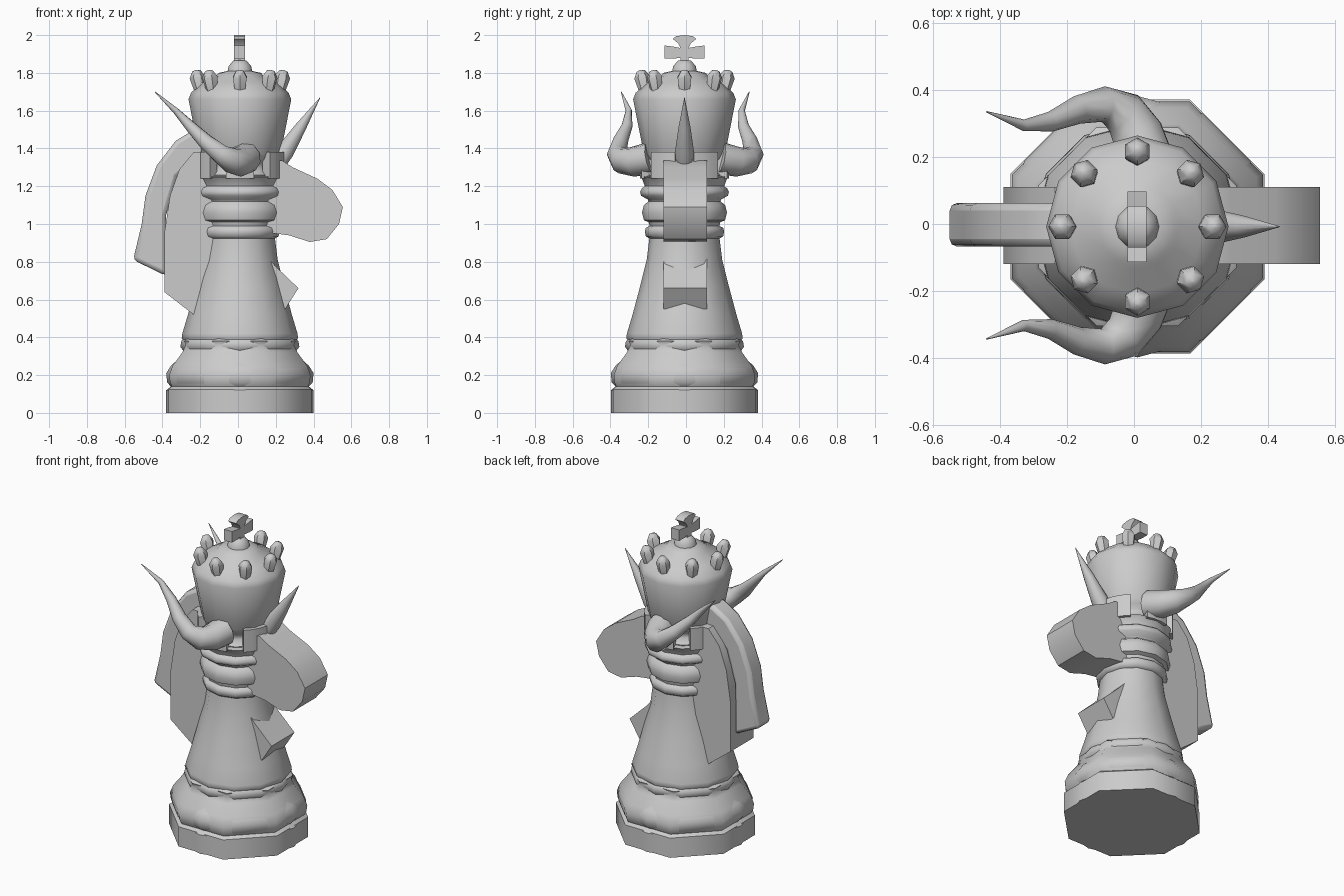
import bpy, bmesh, math
from mathutils import Vector, Matrix

if "Cube" in bpy.data.objects:
    bpy.data.objects.remove(bpy.data.objects["Cube"])

CX, CY = 0.01, -0.008   # axis of the turned parts


def finish(name, bm, angle=50):
    bmesh.ops.remove_doubles(bm, verts=bm.verts, dist=1e-5)
    bmesh.ops.recalc_face_normals(bm, faces=bm.faces)
    me = bpy.data.meshes.new(name)
    bm.to_mesh(me)
    bm.free()
    ob = bpy.data.objects.new(name, me)
    bpy.context.collection.objects.link(ob)
    bpy.ops.object.select_all(action='DESELECT')
    ob.select_set(True)
    bpy.context.view_layer.objects.active = ob
    if angle:
        bpy.ops.object.shade_smooth_by_angle(angle=math.radians(angle))
    return ob


def skin(bm, rings):
    """Join equal-sized rings of points and cap both ends."""
    vs = [[bm.verts.new(p) for p in r] for r in rings]
    n = len(vs[0])
    for a, b in zip(vs, vs[1:]):
        for i in range(n):
            j = (i + 1) % n
            bm.faces.new((a[i], a[j], b[j], b[i]))
    bm.faces.new(vs[0])
    bm.faces.new(vs[-1])


def lathe(name, prof, sides, rot=0.0, mat=None, angle=50):
    bm = bmesh.new()
    rings = []
    for r, z in prof:
        r = max(r, 0.001)
        rings.append([(r * math.cos(rot + math.tau * i / sides),
                       r * math.sin(rot + math.tau * i / sides), z) for i in range(sides)])
    skin(bm, rings)
    bm.transform(mat or Matrix.Translation((CX, CY, 0)))
    return finish(name, bm, angle)


def tube(name, path, sides=10):
    """Tapered tube through (x, y, z, radius) points."""
    bm = bmesh.new()
    pts = [Vector(p[:3]) for p in path]
    rings = []
    for k, p in enumerate(pts):
        d = (pts[min(k + 1, len(pts) - 1)] - pts[max(k - 1, 0)]).normalized()
        u = d.cross(Vector((0.3, 0, 1))).normalized()
        v = d.cross(u)
        r = path[k][3]
        rings.append([p + r * (u * math.cos(math.tau * i / sides) + v * math.sin(math.tau * i / sides))
                      for i in range(sides)])
    skin(bm, rings)
    return finish(name, bm, 60)


def slab(name, pts, y0, y1, bevel=0.0, plane='xz', c=0.0):
    """Outline extruded through a thickness along y (or along x for plane yz)."""
    bm = bmesh.new()
    if plane == 'xz':
        skin(bm, [[(a, y, b) for a, b in pts] for y in (y0, y1)])
    else:
        skin(bm, [[(x, c + a, b) for a, b in pts] for x in (y0, y1)])
    ob = finish(name, bm, 35)
    if bevel:
        m = ob.modifiers.new('soft_edges', 'BEVEL')
        m.width, m.segments, m.limit_method, m.angle_limit = bevel, 2, 'ANGLE', math.radians(50)
    return ob


# Foot: an octagonal and a rounder moulding run through each other
foot = [(.41, 0), (.41, .125), (.39, .14), (.40, .16), (.405, .20), (.385, .25),
        (.33, .32), (.31, .36), (.32, .38), (.29, .40)]
lathe('foot_octagon', foot, 8, math.pi / 8)
foot_round = [(.39, 0), (.39, .12), (.365, .14), (.385, .16), (.39, .21), (.365, .25),
              (.32, .29), (.30, .33), (.315, .35), (.31, .38), (.29, .40)]
lathe('foot_round', foot_round, 12, 0.0)

# Tapering stem with collars
lathe('stem', [(.28, .36), (.308, .395), (.305, .42), (.275, .52), (.235, .67), (.20, .81),
               (.185, .93), (.18, 1.0)], 12)
lathe('collars', [(.18, .92), (.205, .935), (.21, .96), (.205, .98), (.185, .99), (.19, 1.01),
                  (.215, 1.02), (.225, 1.06), (.215, 1.10), (.19, 1.12), (.195, 1.13),
                  (.23, 1.15), (.235, 1.17), (.225, 1.19), (.21, 1.20), (.225, 1.24),
                  (.235, 1.25), (.2, 1.255)], 12)

# Battlements: six wall blocks in a ring
for k in range(6):
    bm = bmesh.new()
    rings = []
    for s in range(4):
        a = math.radians(-90 + 60 * k - 18 + 12 * s)
        rings.append([(CX + r * math.cos(a), CY + r * math.sin(a), z)
                      for r, z in ((.18, 1.24), (.238, 1.24), (.238, 1.38), (.18, 1.38))])
    skin(bm, rings)
    finish('battlement_%d' % k, bm, 30)

# Flared crown with dome and small knob
lathe('crown', [(.20, 1.24), (.205, 1.26), (.175, 1.29), (.178, 1.32), (.20, 1.345), (.215, 1.37),
                (.272, 1.66), (.258, 1.695), (.20, 1.75), (.125, 1.785), (.112, 1.80),
                (.065, 1.81), (.06, 1.835), (.035, 1.865), (0, 1.87)], 12)
for k in range(8):
    m = (Matrix.Translation((CX, CY, 0)) @ Matrix.Rotation(k * math.tau / 8, 4, 'Z')
         @ Matrix.Translation((.205, 0, 1.685)) @ Matrix.Rotation(math.radians(12), 4, 'Y'))
    lathe('crown_point_%d' % k, [(.028, 0), (.042, .095), (.022, .128), (0, .134)], 6, 0, m)

# Flared cross on top
q = [(.018, .025), (.055, .075), (.042, .088), (0, .09)]
z0 = 1.91
right = [(.022, -.1), (.02, -.03), (.065, -.035), (.105, -.035), (.105, .035), (.065, .03),
         (.022, .022), (.032, .045), (.062, .07), (.045, .084), (0, .09)]
cross = [(a, z0 + b) for a, b in right] + [(-a, z0 + b) for a, b in reversed(right[:-1])]
slab('cross', cross, -.02, .037, plane='yz', c=CY)

# Curved side horns, mirrored
horn = [(.04, .18, 1.35, .085), (.01, .27, 1.33, .08), (-.03, .33, 1.335, .07),
        (-.09, .358, 1.37, .053), (-.17, .34, 1.435, .042), (-.25, .305, 1.515, .03),
        (-.33, .295, 1.60, .017), (-.44, .335, 1.70, .002)]
for side, nm in ((1, 'back_horn'), (-1, 'front_horn')):
    tube(nm, [(x, side * y + CY * (side < 0), z, r) for x, y, z, r in horn])

# Straight forehead horn
tube('forehead_horn', [(.21, CY, 1.32, .045), (.25, CY, 1.385, .05), (.33, CY, 1.51, .032),
                       (.435, CY, 1.67, .001)])

# Animal head: muzzle, chest, neck slab and mane
slab('muzzle', [(.12, 1.34), (.235, 1.335), (.29, 1.30), (.42, 1.24), (.50, 1.18), (.555, 1.09),
                (.535, 1.0), (.47, .92), (.38, .905), (.27, .94), (.12, .96)], -.12, .11)
slab('chest', [(.15, .83), (.205, .77), (.32, .66), (.25, .55), (.15, .66)], -.12, .11)
slab('neck', [(-.1, 1.38), (-.235, 1.38), (-.31, 1.29), (-.36, 1.15), (-.39, .95),
              (-.39, .64), (-.235, .52), (-.19, .66), (-.1, .9)], -.12, .11)
slab('mane', [(-.15, 1.51), (-.23, 1.50), (-.33, 1.44), (-.43, 1.31), (-.49, 1.15), (-.51, 1.0),
              (-.555, .81), (-.38, .725), (-.38, 1.05), (-.32, 1.25), (-.15, 1.40)],
     -.067, .062, bevel=.022)
